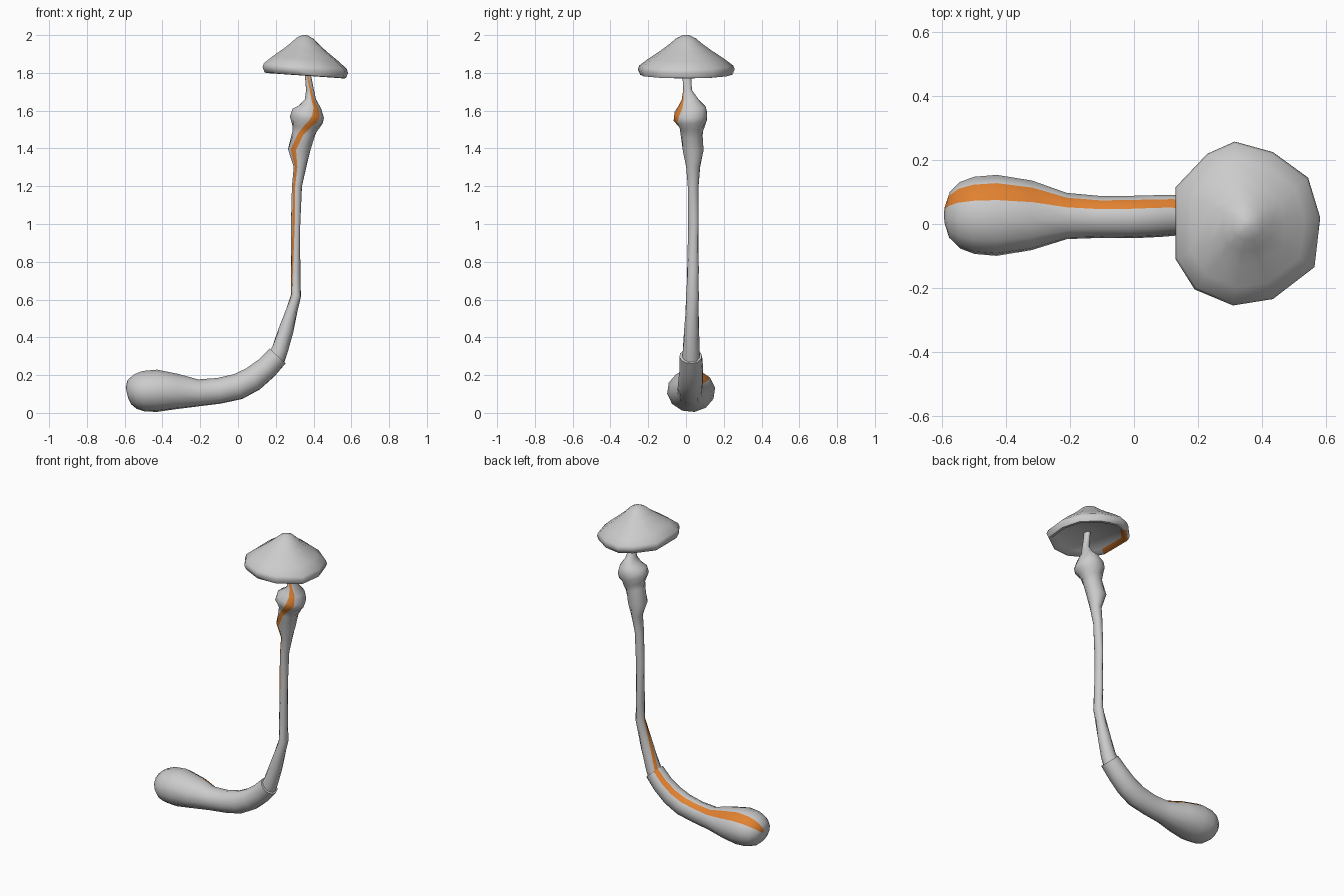
import bpy, math
from mathutils import Vector

orange = bpy.data.materials.new("orange")
orange.diffuse_color = (0.75, 0.22, 0.03, 1)
grey = bpy.data.materials.new("grey")
grey.diffuse_color = (0.6, 0.6, 0.6, 1)


def loft(name, rings, is_orange, angle):
    """Skin equal-sized rings, cap both ends and colour chosen faces."""
    n = len(rings[0])
    verts = [v for r in rings for v in r]
    faces, tint = [], []
    for i in range(len(rings) - 1):
        for j in range(n):
            k = (j + 1) % n
            faces.append((i*n + j, i*n + k, (i+1)*n + k, (i+1)*n + j))
            tint.append(1 if is_orange(i, j) else 0)
    last = (len(rings) - 1) * n
    faces += [tuple(reversed(range(n))), tuple(range(last, last + n))]
    tint += [0, 0]
    me = bpy.data.meshes.new(name)
    me.from_pydata(verts, [], faces)
    me.materials.append(grey)
    me.materials.append(orange)
    me.polygons.foreach_set("material_index", tint)
    me.validate()
    ob = bpy.data.objects.new(name, me)
    bpy.context.collection.objects.link(ob)
    bpy.ops.object.select_all(action='DESELECT')
    ob.select_set(True)
    bpy.context.view_layer.objects.active = ob
    bpy.ops.object.mode_set(mode='EDIT')
    bpy.ops.mesh.select_all(action='SELECT')
    bpy.ops.mesh.normals_make_consistent(inside=False)
    bpy.ops.object.mode_set(mode='OBJECT')
    bpy.ops.object.shade_smooth_by_angle(angle=math.radians(angle))
    return ob


def tube(name, sections, n=12):
    """Sections: centre x, y, z, side radius, in-plane radius, stripe angle."""
    rings = []
    for i, (x, y, z, ry, rv, seam) in enumerate(sections):
        a, b = sections[max(i-1, 0)], sections[min(i+1, len(sections)-1)]
        t = Vector((b[0] - a[0], 0, b[2] - a[2])).normalized()
        v = Vector((-t.z, 0, t.x))
        ring = []
        for j in range(n):
            ang = math.radians(seam) + 2 * math.pi * (j - 0.5) / n
            ring.append(Vector((x, y, z)) + Vector((0, ry * math.cos(ang), 0))
                        + v * rv * math.sin(ang))
        rings.append(ring)
    return loft(name, rings, lambda i, j: j == 0, 60)


# Bulbous root lying on the ground and curving upward
tube("root_bulb", [
    (-0.588, 0.027, 0.105, 0.035, 0.03, 53),
    (-0.575, 0.027, 0.108, 0.075, 0.065, 53),
    (-0.545, 0.027, 0.112, 0.105, 0.092, 53),
    (-0.50, 0.027, 0.115, 0.122, 0.108, 53),
    (-0.43, 0.027, 0.117, 0.128, 0.113, 53),
    (-0.32, 0.027, 0.113, 0.110, 0.094, 53),
    (-0.21, 0.025, 0.106, 0.073, 0.072, 53),
    (-0.10, 0.022, 0.117, 0.066, 0.069, 53),
    (0.00, 0.022, 0.139, 0.067, 0.070, 53),
    (0.08, 0.025, 0.180, 0.066, 0.067, 53),
    (0.15, 0.028, 0.237, 0.063, 0.062, 53),
    (0.21, 0.025, 0.301, 0.060, 0.058, 53),
])

# Slender stem with a swollen collar near the top
tube("stem", [
    (0.195, 0.027, 0.275, 0.050, 0.050, 53),
    (0.222, 0.027, 0.335, 0.045, 0.045, 60),
    (0.255, 0.030, 0.44, 0.040, 0.040, 75),
    (0.307, 0.034, 0.62, 0.034, 0.027, 105),
    (0.305, 0.037, 0.75, 0.031, 0.025, 130),
    (0.305, 0.038, 1.00, 0.028, 0.025, 155),
    (0.312, 0.038, 1.20, 0.029, 0.027, 145),
    (0.328, 0.038, 1.30, 0.037, 0.033, 140),
    (0.323, 0.038, 1.39, 0.057, 0.061, 150),
    (0.345, 0.030, 1.47, 0.058, 0.060, 165),
    (0.355, 0.030, 1.51, 0.067, 0.070, 185),
    (0.361, 0.023, 1.55, 0.090, 0.090, 205),
    (0.372, 0.025, 1.585, 0.090, 0.090, 210),
    (0.382, 0.032, 1.62, 0.075, 0.060, 212),
    (0.383, 0.022, 1.66, 0.045, 0.030, 205),
    (0.381, 0.008, 1.71, 0.023, 0.021, 190),
    (0.370, 0.005, 1.79, 0.024, 0.016, 170),
    (0.368, 0.005, 1.83, 0.024, 0.018, 170),
])

# Irregular tilted cap: one outline scaled through a profile
outline = [(0.13, 0.115), (0.13, -0.11), (0.19, -0.205), (0.31, -0.255),
           (0.435, -0.235), (0.565, -0.135), (0.583, 0.02), (0.545, 0.145),
           (0.435, 0.225), (0.315, 0.258), (0.23, 0.22)]
profile = [(0.06, 2.0), (0.2, 1.983), (0.34, 1.952), (0.52, 1.918),
           (0.78, 1.873), (0.97, 1.836), (1.0, 1.815), (0.95, 1.787),
           (0.88, 1.785), (0.80, 1.805), (0.1, 1.815)]
cx = 0.355
cap_rings = [[(cx + (x - cx) * s, y * s, z - 0.07 * (x - cx) * s)
              for x, y in outline] for s, z in profile]
loft("cap", cap_rings, lambda i, j: i in (7, 8) and j in (0, 10), 60)
